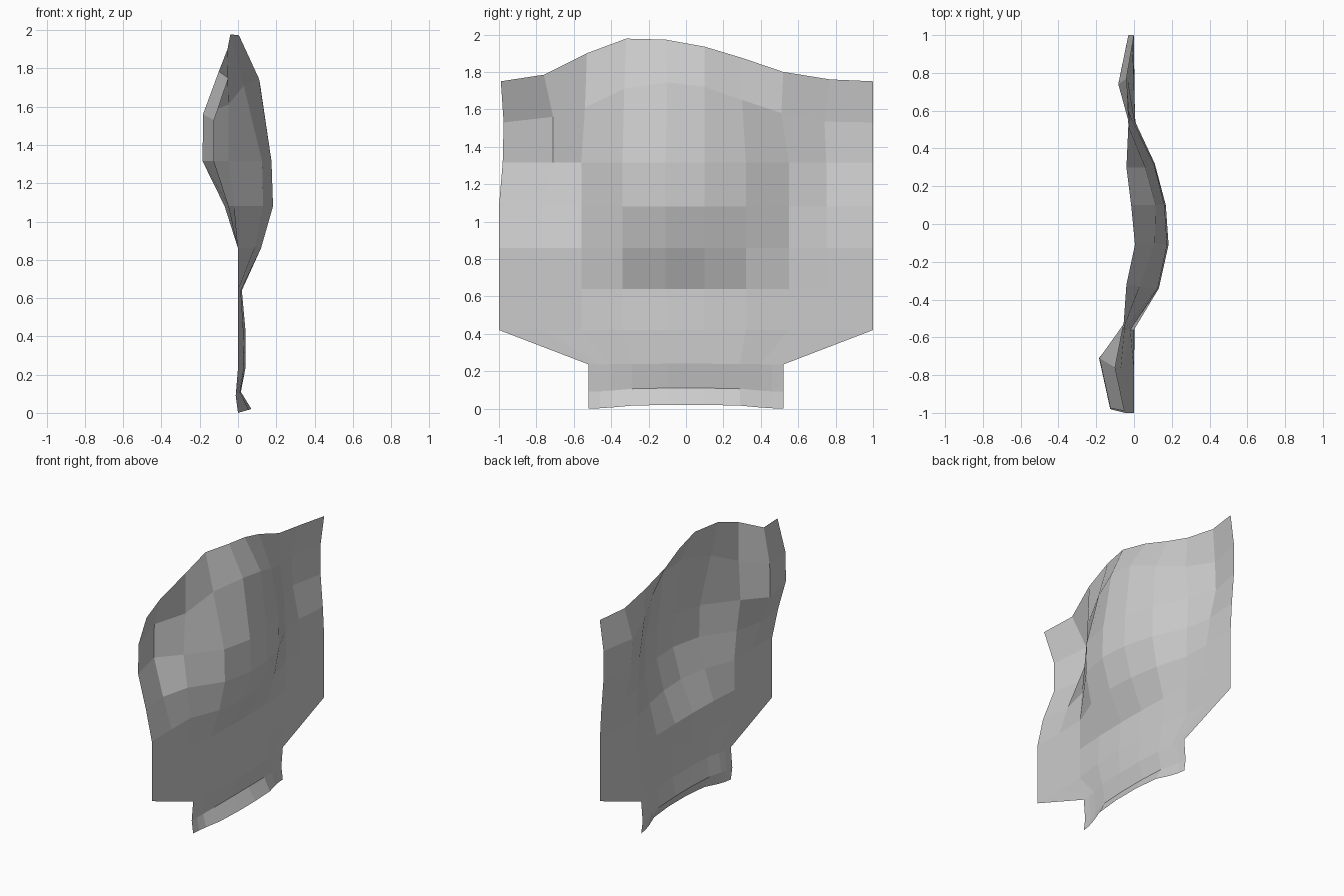
import bpy
import bmesh

if "Cube" in bpy.data.objects:
    bpy.data.objects.remove(bpy.data.objects["Cube"])

# Column profiles across the sheet (y from -1 to 1)
Y = [-1, -.77, -.56, -.34, -.11, .1, .32, .55, .75, 1]
BULGE = [0, 0, 0, .72, 1, .92, .6, .05, 0, 0]
FLAP = [.68, 1, .27, 0, 0, 0, 0, .1, .44, .16]

# Row profile of the regular body: height, bulge depth, side flap depth
BODY = [(.42, .04, 0), (.64, .02, 0), (.86, .12, 0), (1.08, .183, -.07),
        (1.315, .175, -.185)]


def neck_row(z_mid, z_end, x_mid, x_end):
    """Narrow lower row; the outer two columns run to the notch edge."""
    ys = [-.52, -.46, -.40, -.29, -.1, .1, .29, .40, .46, .52]
    t = [0, .1, .3, .8, 1, 1, .8, .3, .1, 0]
    return [(x_end + (x_mid - x_end) * k, y, z_end + (z_mid - z_end) * k)
            for y, k in zip(ys, t)]


rows = [neck_row(.02, 0, .07, 0), neck_row(.11, .09, .015, -.012)]

# Notch row, where the wide body meets the neck
notch = neck_row(.24, .236, .04, 0)
rows.append(notch)

# Body rows
for z, b, f in BODY:
    ys = list(Y)
    if f < -.1:
        ys[0], ys[1] = -.98, -.71
    rows.append([(b * k + f * s, y, z) for y, k, s in zip(ys, BULGE, FLAP)])

# Curved upper rows
upper_y = [-.975, -.71, -.54, -.33, -.1, .1, .3, .51, .74, 1]
upper_z = [1.53, 1.56, 1.61, 1.71, 1.745, 1.72, 1.65, 1.58, 1.535, 1.53]
upper_x = [-.125, -.183, -.05, .03, .11, .115, .06, -.02, -.083, -.03]
rows.append(list(zip(upper_x, upper_y, upper_z)))
top_y = [-.99, -.76, -.53, -.32, -.11, .1, .3, .52, .77, 1]
top_z = [1.75, 1.785, 1.90, 1.978, 1.973, 1.935, 1.875, 1.80, 1.76, 1.75]
top_x = [-.05, -.1, -.055, -.04, .005, -.015, -.04, -.03, -.04, 0]
rows.append(list(zip(top_x, top_y, top_z)))

# Skin the rows into one flat-shaded sheet facing +x
bm = bmesh.new()
grid = [[bm.verts.new(p) for p in row] for row in rows]
for low, high in zip(grid, grid[1:]):
    for i in range(len(low) - 1):
        bm.faces.new((low[i], low[i + 1], high[i + 1], high[i]))
mesh = bpy.data.meshes.new("curved_panel")
bm.to_mesh(mesh)
bm.free()
panel = bpy.data.objects.new("curved_panel", mesh)
bpy.context.collection.objects.link(panel)
